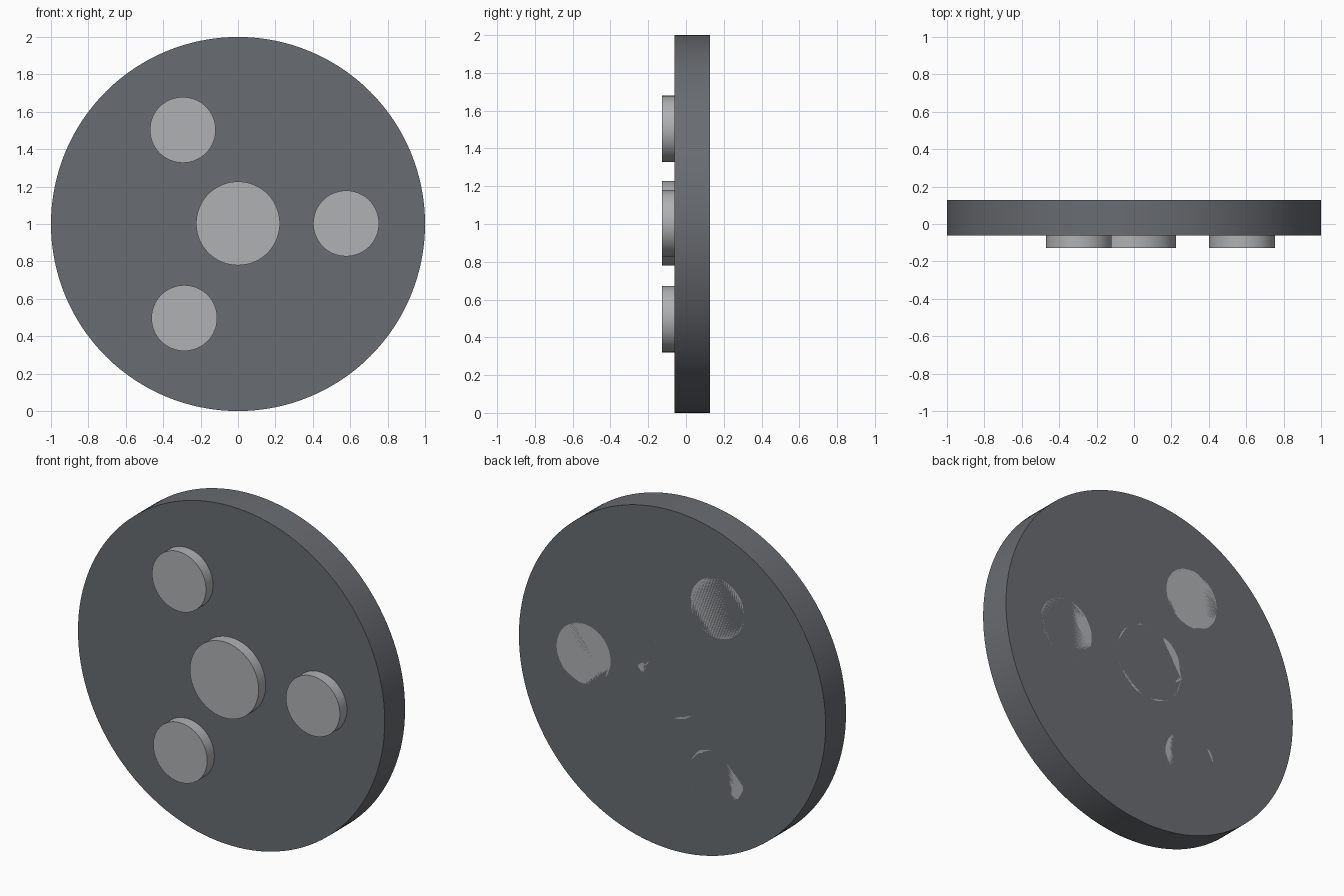
import bpy
import math

if "Cube" in bpy.data.objects:
    bpy.data.objects.remove(bpy.data.objects["Cube"])


def material(name, color):
    m = bpy.data.materials.new(name)
    m.diffuse_color = (*color, 1)
    m.use_nodes = True
    m.node_tree.nodes["Principled BSDF"].inputs["Base Color"].default_value = m.diffuse_color
    return m


def disc(name, x, z, radius, y_front, y_back, sides, mat):
    # Cylinder with its axis along y
    bpy.ops.mesh.primitive_cylinder_add(
        vertices=sides, radius=radius, depth=y_back - y_front,
        end_fill_type='NGON',
        location=(x, (y_front + y_back) / 2, z),
        rotation=(math.pi / 2, 0, 0))
    ob = bpy.context.object
    ob.name = name
    bpy.ops.object.transform_apply(location=False, rotation=True, scale=True)
    bpy.ops.object.shade_smooth_by_angle(angle=math.radians(30))
    ob.data.materials.append(mat)
    return ob


dark = material("dark_grey", (0.14, 0.15, 0.165))
light = material("light_grey", (0.43, 0.44, 0.45))

FRONT, FACE, BACK = -0.128, -0.062, 0.128

# Large round plate
disc("plate", 0, 1.0, 1.0, FACE, BACK, 128, dark)

# Central hub, running through the plate to its back face
disc("hub", 0, 1.003, 0.224, FRONT, BACK, 64, light)

# Three smaller pegs around the hub, also through the plate
pegs = [(0.578, 1.003), (-0.295, 1.503), (-0.287, 0.497)]
for i, (x, z) in enumerate(pegs, 1):
    disc(f"peg_{i}", x, z, 0.176, FRONT, BACK, 64, light)
